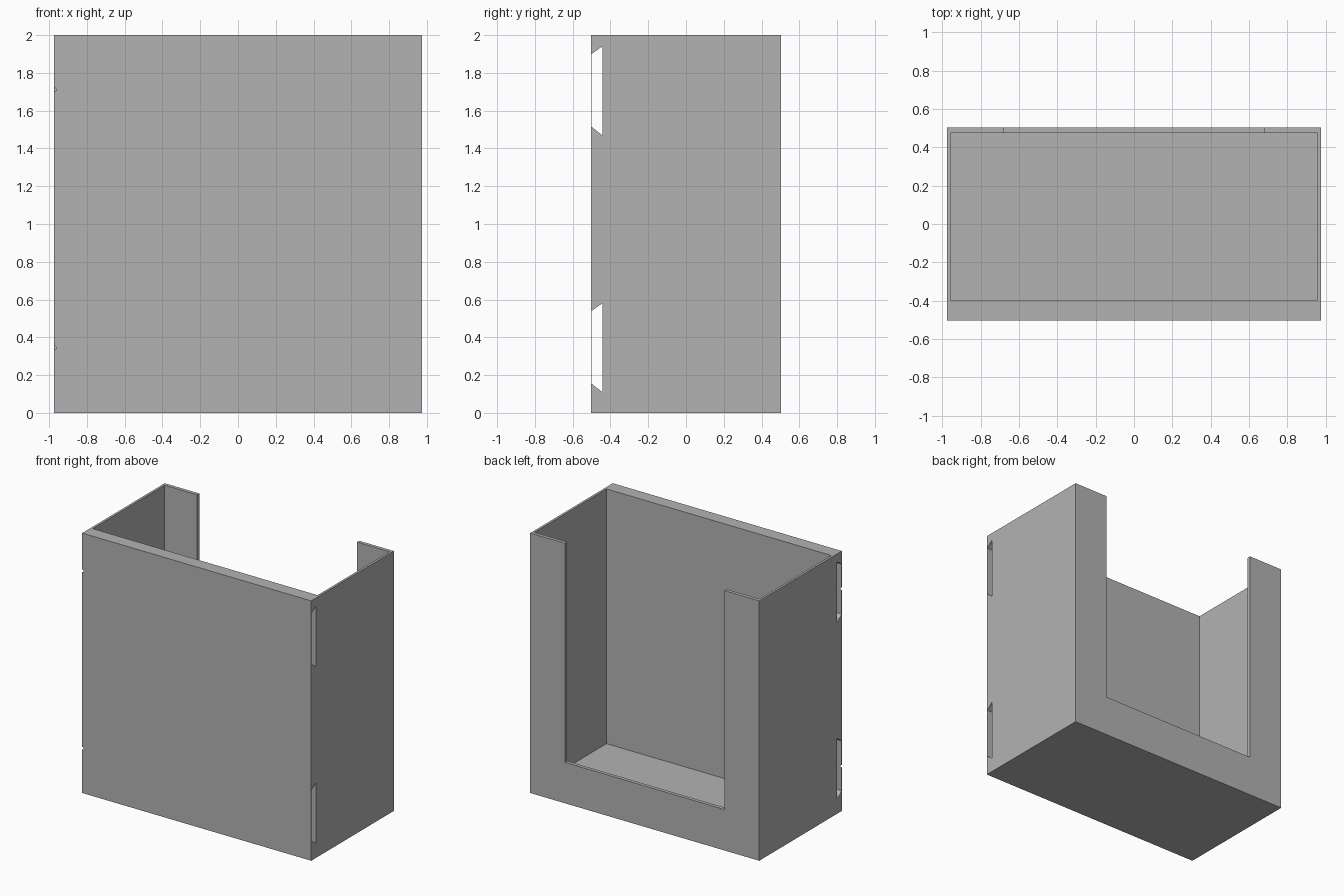
import bpy, bmesh, math

if "Cube" in bpy.data.objects:
    bpy.data.objects.remove(bpy.data.objects["Cube"])

W, D, H = 0.975, 0.502, 2.0          # half width, half depth, height
FRONT_IN, BACK_IN, SIDE_IN = -0.40, 0.475, 0.957
FLOOR, SILL, GAP = 0.04, 0.315, 0.68

grey = bpy.data.materials.new("grey")
grey.diffuse_color = (0.45, 0.45, 0.45, 1)
grey.use_nodes = True
grey.node_tree.nodes["Principled BSDF"].inputs["Base Color"].default_value = grey.diffuse_color


def prism(name, profile, lo, hi, axis):
    """Extrude a closed profile along x (points are y,z) or y (points are x,z)."""
    def place(p, t):
        return (t, p[0], p[1]) if axis == "x" else (p[0], t, p[1])
    bm = bmesh.new()
    a = [bm.verts.new(place(p, lo)) for p in profile]
    b = [bm.verts.new(place(p, hi)) for p in profile]
    n = len(a)
    bm.faces.new(a)
    bm.faces.new(b[::-1])
    for i in range(n):
        j = (i + 1) % n
        bm.faces.new((a[i], b[i], b[j], a[j]))
    bmesh.ops.recalc_face_normals(bm, faces=bm.faces)
    mesh = bpy.data.meshes.new(name)
    bm.to_mesh(mesh)
    bm.free()
    mesh.materials.append(grey)
    ob = bpy.data.objects.new(name, mesh)
    bpy.context.collection.objects.link(ob)
    return ob


def rect(u0, u1, v0, v1):
    return [(u0, v0), (u1, v0), (u1, v1), (u0, v1)]


# Outer block
bin_body = prism("open_back_bin", rect(-D, D, 0, H), -W, W, "x")

# Hollow inside, open at the top, and the wide gap in the back wall
cutters = [
    prism("cavity_cutter", rect(FRONT_IN, BACK_IN, FLOOR, H + 0.2), -SIDE_IN, SIDE_IN, "x"),
    prism("back_gap_cutter", rect(-GAP, GAP, SILL, H + 0.2), BACK_IN - 0.1, D + 0.1, "y"),
]

# Dovetail strap tunnels running side to side behind a very thin front skin
skin = -D + 0.0015
for i, z in enumerate((0.11, 1.47)):
    tunnel = [(skin, z + 0.045), (-0.443, z), (-0.443, z + 0.47), (skin, z + 0.43)]
    cutters.append(prism(f"tunnel_cutter_{i}", tunnel, -W - 0.1, W + 0.1, "x"))

# Tiny round nicks in the skin at the left edge
for i, z in enumerate((0.345, 1.71)):
    ring = [(-0.972 + 0.01 * math.cos(k * math.pi / 6), z + 0.01 * math.sin(k * math.pi / 6))
            for k in range(12)]
    cutters.append(prism(f"nick_cutter_{i}", ring, -D - 0.05, -0.46, "y"))

for c in cutters:
    c.hide_render = True
    c.display_type = 'WIRE'
    mod = bin_body.modifiers.new(c.name, 'BOOLEAN')
    mod.operation = 'DIFFERENCE'
    mod.solver = 'EXACT'
    mod.object = c
